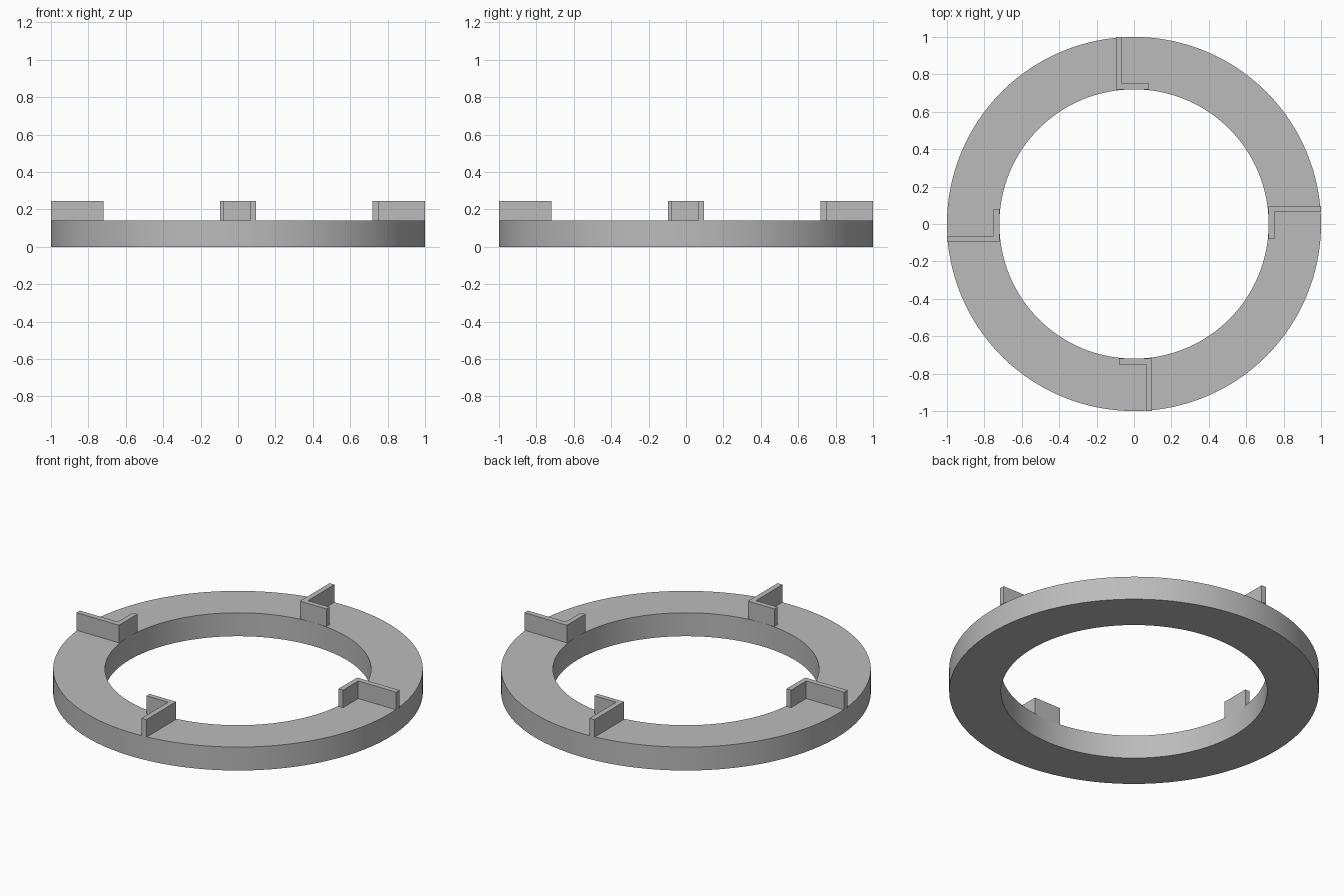
import bpy, bmesh, math
from mathutils import Matrix

cube = bpy.data.objects.get("Cube")
if cube:
    bpy.data.objects.remove(cube, do_unlink=True)

OUTER, INNER, DEPTH, TOP = 1.0, 0.72, 0.14, 0.245
SEGMENTS = 128

grey = bpy.data.materials.new("plain grey")
grey.use_nodes = True
colour = (0.5, 0.5, 0.5, 1)
grey.diffuse_color = colour
grey.node_tree.nodes["Principled BSDF"].inputs["Base Color"].default_value = colour


def add_object(name, bm):
    bmesh.ops.recalc_face_normals(bm, faces=bm.faces)
    mesh = bpy.data.meshes.new(name)
    bm.to_mesh(mesh)
    bm.free()
    mesh.materials.append(grey)
    obj = bpy.data.objects.new(name, mesh)
    bpy.context.collection.objects.link(obj)
    return obj


# Flat ring: rectangular section spun about the z axis
bm = bmesh.new()
section = [(INNER, 0), (OUTER, 0), (OUTER, DEPTH), (INNER, DEPTH)]
verts = [bm.verts.new((r, 0, z)) for r, z in section]
edges = [bm.edges.new((verts[i], verts[(i + 1) % 4])) for i in range(4)]
bmesh.ops.spin(bm, geom=verts + edges, cent=(0, 0, 0), axis=(0, 0, 1),
               angle=math.tau, steps=SEGMENTS, use_merge=True)
bmesh.ops.remove_doubles(bm, verts=bm.verts, dist=0.0001)
ring = add_object("base_ring", bm)
bpy.context.view_layer.objects.active = ring
ring.select_set(True)
bpy.ops.object.shade_smooth_by_angle(angle=math.radians(30))

# Four L-shaped brackets, each a quarter turn from the last
outline = [(INNER, -0.08), (0.75, -0.08), (0.75, 0.063),
           (OUTER, 0.063), (OUTER, 0.095), (INNER, 0.095)]
for i, side in enumerate(("left", "back", "right", "front")):
    bm = bmesh.new()
    face = bm.faces.new([bm.verts.new((x, y, DEPTH)) for x, y in outline])
    extruded = bmesh.ops.extrude_face_region(bm, geom=[face], use_keep_orig=True)
    raised = [g for g in extruded["geom"] if isinstance(g, bmesh.types.BMVert)]
    bmesh.ops.translate(bm, verts=raised, vec=(0, 0, TOP - DEPTH))
    bmesh.ops.rotate(bm, verts=bm.verts, cent=(0, 0, 0),
                     matrix=Matrix.Rotation(i * math.pi / 2, 3, "Z"))
    add_object(side + "_bracket", bm)
